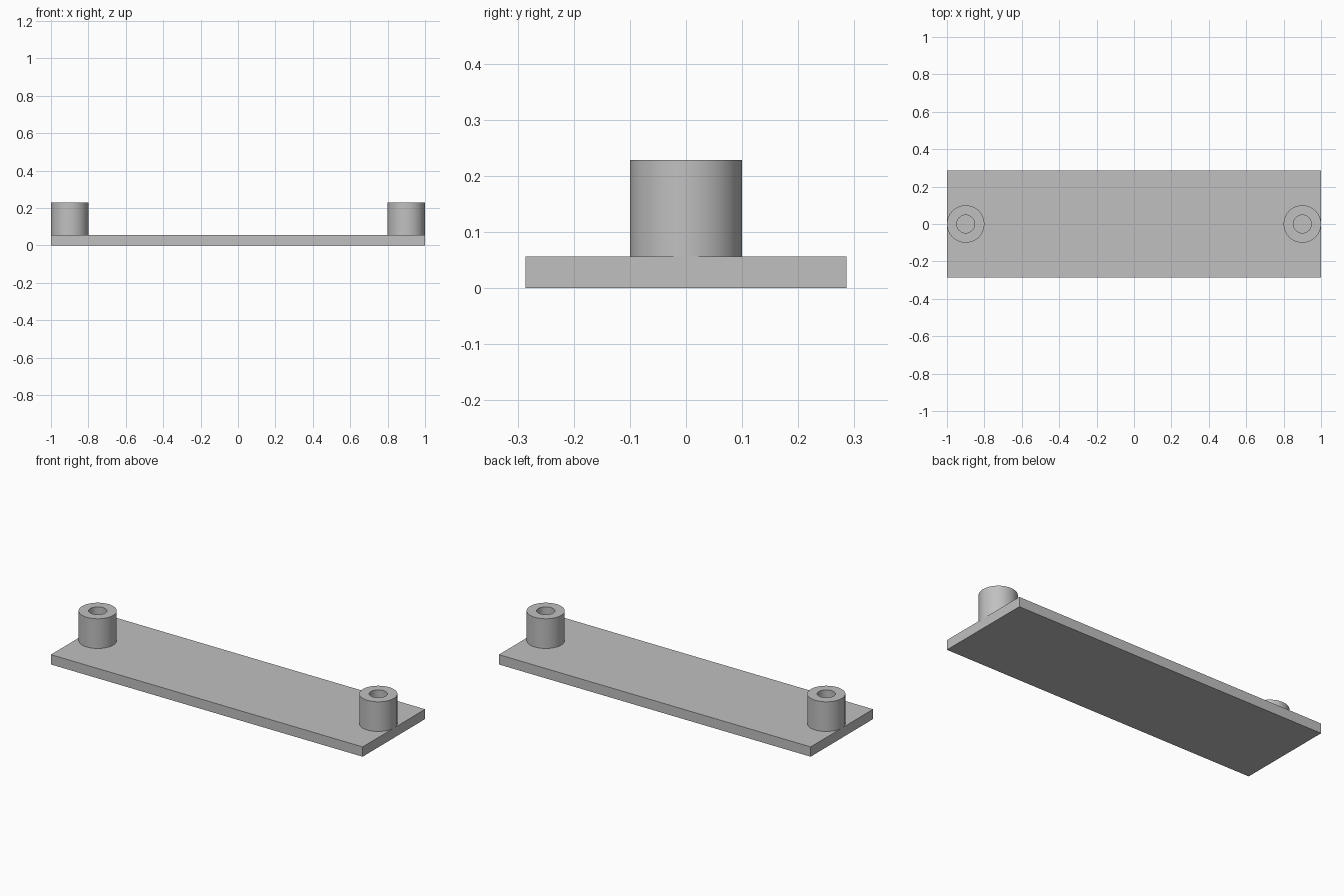
import bpy, bmesh, math
from mathutils import Matrix

cube = bpy.data.objects.get("Cube")
if cube:
    bpy.data.objects.remove(cube, do_unlink=True)

LENGTH, WIDTH, THICK = 2.0, 0.572, 0.057
TOP = 0.229
OUTER, INNER = 0.1, 0.048
SEGMENTS = 64

grey = bpy.data.materials.new("light grey")
grey.use_nodes = True
COLOUR = (0.53, 0.53, 0.53, 1)
grey.diffuse_color = COLOUR
grey.node_tree.nodes["Principled BSDF"].inputs["Base Color"].default_value = COLOUR


def finish(name, bm, location):
    bmesh.ops.recalc_face_normals(bm, faces=bm.faces)
    mesh = bpy.data.meshes.new(name)
    bm.to_mesh(mesh)
    bm.free()
    mesh.materials.append(grey)
    obj = bpy.data.objects.new(name, mesh)
    obj.location = location
    bpy.context.collection.objects.link(obj)
    return obj


# Flat base plate
bm = bmesh.new()
bmesh.ops.create_cube(bm, size=1, matrix=Matrix.Diagonal((LENGTH, WIDTH, THICK, 1)))
finish("base_plate", bm, (0, 0, THICK / 2))


# Hollow post: a closed wall profile spun around z
def post(name, x):
    height = TOP - THICK
    profile = [(OUTER, 0), (OUTER, height), (INNER, height), (INNER, 0)]
    bm = bmesh.new()
    verts = [bm.verts.new((r, 0, z)) for r, z in profile]
    edges = [bm.edges.new(pair) for pair in zip(verts, verts[1:])]
    bmesh.ops.spin(bm, geom=verts + edges, cent=(0, 0, 0), axis=(0, 0, 1),
                   angle=math.tau, steps=SEGMENTS, use_merge=True)
    bmesh.ops.remove_doubles(bm, verts=bm.verts, dist=0.0001)
    obj = finish(name, bm, (x, 0, THICK))
    bpy.ops.object.select_all(action="DESELECT")
    obj.select_set(True)
    bpy.context.view_layer.objects.active = obj
    bpy.ops.object.shade_smooth_by_angle(angle=math.radians(30))


# One post at each end, flush with the plate edge
for side, sign in (("left", 1), ("right", -1)):
    post(side + "_post", sign * (LENGTH / 2 - OUTER))
